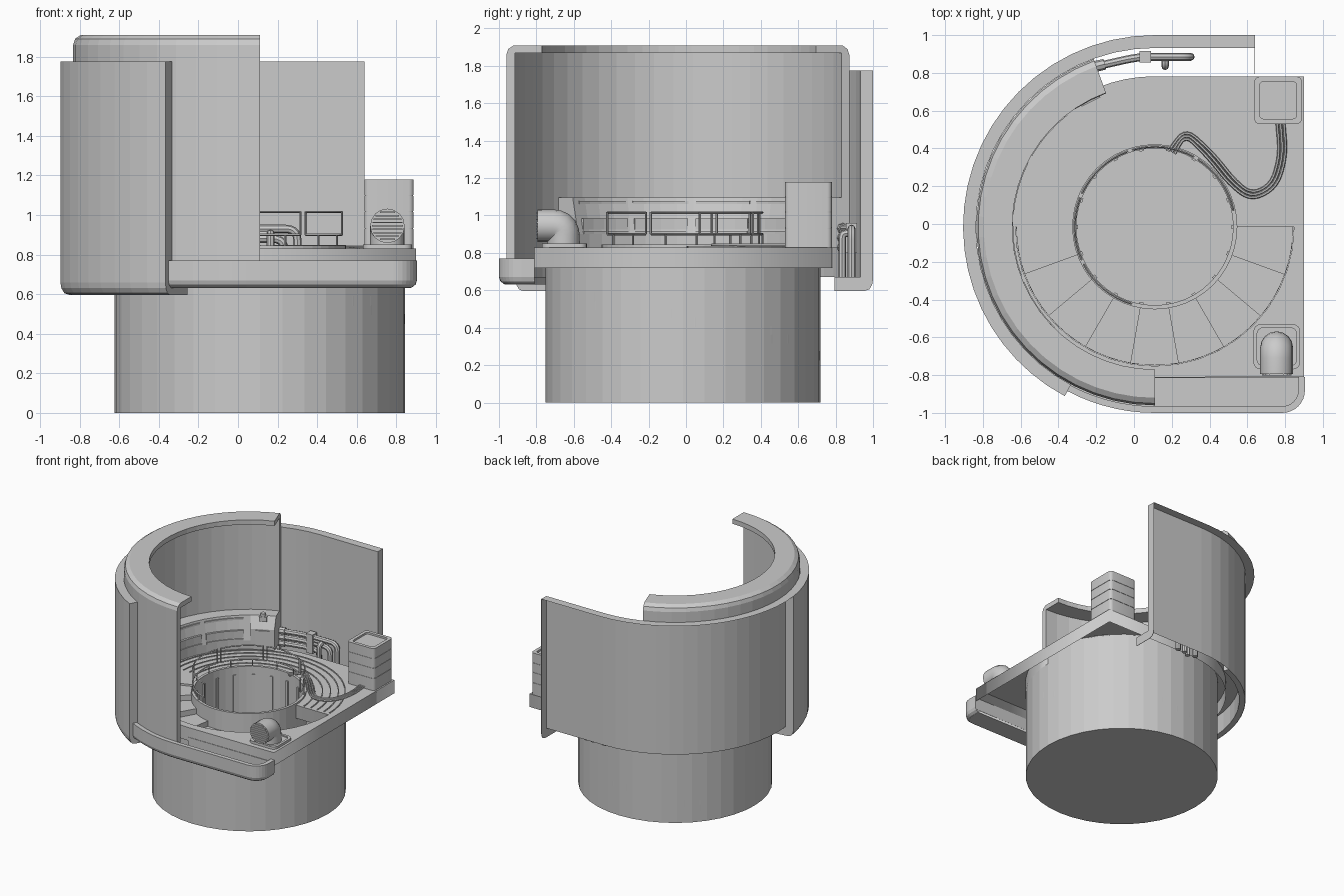
import bpy, bmesh
from math import sin, cos, pi, radians
from mathutils import Vector

if "Cube" in bpy.data.objects:
    bpy.data.objects.remove(bpy.data.objects["Cube"])

CX, CY = 0.11, -0.015            # shared axis of all round parts


def pol(r, deg):
    return (CX + r * cos(radians(deg)), CY + r * sin(radians(deg)))


def arc(r, a0, a1, n):
    return [pol(r, a0 + (a1 - a0) * i / n) for i in range(n + 1)]


def arc_path(a0, a1, n):
    """Path stations on the axis: profile x is then a true radius."""
    return [((CX, CY), (cos(a), sin(a))) for a in
            (radians(a0 + (a1 - a0) * i / n) for i in range(n + 1))]


def sweep(name, profile, path, closed=False, skin=False):
    """Sweep an (offset, z) profile along (point, normal) stations; skin = open profile."""
    bm = bmesh.new()
    rings = [[bm.verts.new((p[0] + n[0] * d, p[1] + n[1] * d, z)) for d, z in profile]
             for p, n in path]
    m = len(profile)
    for i in range(len(rings) - (0 if closed else 1)):
        a, b = rings[i], rings[(i + 1) % len(rings)]
        for j in range(m - 1 if skin else m):
            bm.faces.new((a[j], a[(j + 1) % m], b[(j + 1) % m], b[j]))
    if not closed and not skin:
        bm.faces.new(rings[0])
        bm.faces.new(rings[-1])
    bmesh.ops.recalc_face_normals(bm, faces=bm.faces)
    me = bpy.data.meshes.new(name)
    bm.to_mesh(me)
    bm.free()
    ob = bpy.data.objects.new(name, me)
    bpy.context.collection.objects.link(ob)
    return ob


def ring(name, profile, n):
    return sweep(name, profile, arc_path(0, 360 - 360 / n, n - 1), True)


def rect(r0, r1, z0, z1):
    return [(r0, z0), (r1, z0), (r1, z1), (r0, z1)]


def to_mesh(ob):
    bpy.ops.object.select_all(action='DESELECT')
    ob.select_set(True)
    bpy.context.view_layer.objects.active = ob
    bpy.ops.object.convert(target='MESH')
    return bpy.context.object


def plate(name, loops, z0, z1, open_bottom=False):
    """Flat slab from an outline and optional holes."""
    cu = bpy.data.curves.new(name, 'CURVE')
    cu.dimensions, cu.fill_mode, cu.extrude = '2D', 'BOTH', (z1 - z0) / 2
    for loop in loops:
        s = cu.splines.new('POLY')
        s.points.add(len(loop) - 1)
        for p, c in zip(s.points, loop):
            p.co = (c[0], c[1], 0, 1)
        s.use_cyclic_u = True
    ob = bpy.data.objects.new(name, cu)
    ob.location.z = (z0 + z1) / 2
    bpy.context.collection.objects.link(ob)
    ob = to_mesh(ob)
    bm = bmesh.new()
    bm.from_mesh(ob.data)
    bmesh.ops.remove_doubles(bm, verts=bm.verts, dist=1e-5)
    bmesh.ops.recalc_face_normals(bm, faces=bm.faces)
    if open_bottom:
        bmesh.ops.delete(bm, geom=[f for f in bm.faces if f.normal.z < -0.9], context='FACES')
    bm.to_mesh(ob.data)
    bm.free()
    return ob


def tube(name, pts, r, bend=0.04, res=2):
    """Pipe along a polyline with rounded corners."""
    pts = [Vector(p) for p in pts]
    out = [pts[0]]
    for a, b, c in zip(pts, pts[1:], pts[2:]):
        d = min(bend, (a - b).length / 2, (c - b).length / 2)
        p, q = b + (a - b).normalized() * d, b + (c - b).normalized() * d
        out += [p * (1 - t) ** 2 + b * 2 * t * (1 - t) + q * t * t
                for t in (0, .2, .4, .6, .8, 1)]
    out.append(pts[-1])
    cu = bpy.data.curves.new(name, 'CURVE')
    cu.dimensions, cu.bevel_depth, cu.bevel_resolution, cu.use_fill_caps = '3D', r, res, True
    s = cu.splines.new('POLY')
    s.points.add(len(out) - 1)
    for sp, p in zip(s.points, out):
        sp.co = (*p, 1)
    ob = bpy.data.objects.new(name, cu)
    bpy.context.collection.objects.link(ob)
    ob = to_mesh(ob)
    bpy.ops.object.shade_smooth_by_angle()
    return ob


def box(name, c, size, rot=0):
    bpy.ops.mesh.primitive_cube_add(size=1, location=c, rotation=(0, 0, rot))
    ob = bpy.context.object
    ob.name, ob.scale = name, size
    return ob


def rounded(x0, x1, y0, y1, r):
    return [(cx + r * cos(a + k * pi / 8), cy + r * sin(a + k * pi / 8))
            for cx, cy, a in ((x1 - r, y1 - r, 0), (x0 + r, y1 - r, pi / 2),
                              (x0 + r, y0 + r, pi), (x1 - r, y0 + r, 1.5 * pi))
            for k in range(5)]


# base shaft (thin wall), closed at the bottom, and the central column
sweep('base_shaft', [(0.735, 0.0), (0.735, 0.825)], arc_path(0, 360, 40), skin=True)
plate('base_bottom', [arc(0.735, 0, 351, 39)], 0.0, 0.004)
ring('central_column', rect(0.415, 0.437, 0.01, 0.845), 48)
for i in range(18):
    a = 20 * i
    box('column_fin', (*pol(0.411, a), 0.55), (0.010, 0.022, 0.46), radians(a))

# spiral stair descending around the column
for k in range(18):
    z = min(0.83, 0.86 - 0.045 * k)
    sweep('stair_tread', rect(0.43, 0.733, z - 0.05, z), arc_path(180 + 20 * k, 200 + 20 * k, 4))

# main floor skin with skirt: wide hole over the stair, tight hole at the back
outline = [(0.90, -0.81), (0.90, 0.78)] + arc(0.797, 90, 270, 32)
hole = arc(0.737, 180, 360, 20) + arc(0.43, 0, 180, 24)
plate('floor', [outline, hole], 0.72, 0.83, True)
for r in (0.50, 0.56, 0.62, 0.68, 0.731):
    sweep('floor_ridge', rect(r - 0.004, r + 0.004, 0.825, 0.836), arc_path(2, 178, 28))

# tall inner wall with inward top flange
sweep('inner_wall', [(0.90, 0.67), (0.945, 0.67), (0.945, 1.86), (0.935, 1.89), (0.905, 1.91),
                     (0.755, 1.91), (0.755, 1.87), (0.90, 1.87)], arc_path(110, 270, 24))

# outer shell: solid front section with rounded flange, thin open-backed rear section
shell = [(1.015, 1.775), (0.947, 1.775), (0.947, 0.67), (0.78, 0.67), (0.78, 0.595),
         (0.965, 0.595), (0.995, 0.605), (1.01, 0.63), (1.015, 0.66)]
sweep('outer_shell_front', shell, arc_path(187, 242, 9))
sweep('outer_shell_rear', shell[:3], [((0.64, CY), (0, 1))] + arc_path(90, 187, 15), skin=True)
end = [(0.81 if d < 0.9 else d, z) for d, z in shell]
sweep('outer_shell_end_cap', end, [((0.64, CY), (0, 1)), ((0.637, CY), (0, 1))])

# front lip trough: rim that follows the arc, runs straight and turns the corner
R = 0.985
lip = [(pol(R, a), (cos(radians(a)), sin(radians(a)))) for a in range(242, 271, 4)]
for k in range(9):
    t = -pi / 2 + k * pi / 16
    lip.append(((0.785 + 0.12 * cos(t), -0.88 + 0.12 * sin(t)), (cos(t), sin(t))))
lip.append(((0.905, -0.81), (1, 0)))
sweep('front_lip_rim', [(0, 0.77), (-0.035, 0.77), (-0.035, 0.632), (-0.025, 0.635),
                        (-0.008, 0.648), (0, 0.67)], lip)
edge = [(p[0] - n[0] * 0.03, p[1] - n[1] * 0.03) for p, n in lip]
plate('front_lip_bottom', [edge + [(CX, -0.81)] + arc(0.795, 270, 242, 6)], 0.632, 0.67)
box('front_lip_back', (0.505, -0.812, 0.70), (0.79, 0.006, 0.10))

# console along the back of the wall, with a display band and slit strips
sweep('console', [(0.755, 0.83), (0.755, 0.90), (0.795, 1.095), (0.90, 1.095), (0.90, 0.83)],
      arc_path(124, 228, 16))
for a in (128, 153, 178, 203):
    for d, z, h in ((0.757, 0.955, 0.03), (0.752, 0.91, 0.008), (0.785, 1.07, 0.008)):
        sweep('console_strip', rect(d - 0.002, d + 0.03, z - h, z + h), arc_path(a, a + 22, 4))
# end cabinet with a knob
sweep('end_cabinet', [(0.752, 0.83), (0.752, 1.0), (0.80, 1.095), (0.90, 1.095), (0.90, 0.83)],
      arc_path(110, 124, 2))
box('cabinet_panel', (*pol(0.748, 117), 0.93), (0.012, 0.11, 0.12), radians(117))
box('cabinet_knob_base', (*pol(0.79, 117), 1.075), (0.05, 0.06, 0.04), radians(117))
bpy.ops.mesh.primitive_cylinder_add(vertices=16, radius=0.02, depth=0.03,
                                    location=(*pol(0.79, 117), 1.105))
bpy.context.object.name = 'cabinet_knob'

# guard rail frames around the column
for a in (12, 61, 110, 159, 208):
    loop = arc(0.425, a, a + 45, 8)
    for name, z in (('rail_top', 1.015), ('rail_bottom', 0.90)):
        tube(name, [(x, y, z) for x, y in loop], 0.006, 0.005, 0)
    for x, y in (loop[0], loop[-1]):
        tube('rail_post', [(x, y, 0.90), (x, y, 1.018)], 0.006, 0.01, 0)
    for x, y in (loop[2], loop[-3]):
        tube('rail_leg', [(x, y, 0.82), (x, y, 0.90)], 0.006, 0.01, 0)

# pipes leaving the cabinet and turning down behind the floor
for x, y, z in ((0.30, 0.885, 0.93), (0.235, 0.885, 0.88), (0.13, 0.885, 0.83)):
    tube('wall_pipe', [(-0.22, 0.83, z), (-0.02, 0.875, z), (0.05, y, z), (x, y, z), (x, y, 0.65)],
         0.021, 0.06)
    tube('pipe_collar', [(-0.205, 0.834, z), (-0.155, 0.846, z)], 0.029)
tube('hook_pipe', [(0.05, 0.885, 0.905), (0.165, 0.885, 0.905), (0.165, 0.835, 0.905),
                   (0.165, 0.835, 0.67)], 0.02, 0.03)
box('pipe_bracket', (0.06, 0.885, 0.88), (0.06, 0.06, 0.16))

# corner cabinet built of stacked rounded bands with a recessed top
for z0, z1 in ((0.83, 0.93), (0.934, 1.016), (1.02, 1.096)):
    plate('corner_unit_band', [rounded(0.638, 0.888, 0.53, 0.78, 0.025)], z0, z1)
plate('corner_unit_core', [rounded(0.641, 0.885, 0.533, 0.777, 0.025)], 0.83, 1.165)
plate('corner_unit_top', [rounded(0.638, 0.888, 0.53, 0.78, 0.025),
                          rounded(0.665, 0.861, 0.557, 0.753, 0.02)], 1.10, 1.18)

# bent air vent with grille
plate('vent_base', [rounded(0.632, 0.88, -0.77, -0.53, 0.04)], 0.83, 0.84)
plate('vent_frame', [rounded(0.632, 0.88, -0.77, -0.53, 0.04),
                     rounded(0.652, 0.86, -0.75, -0.55, 0.03)], 0.83, 0.85)
tube('vent_elbow', [(0.755, -0.655, 0.83), (0.755, -0.655, 0.945), (0.755, -0.795, 0.945)],
     0.087, 0.09, 6)
for i in range(-4, 5):
    w = 2 * (0.078 ** 2 - (i * 0.017) ** 2) ** 0.5
    box('vent_slat', (0.755, -0.797, 0.945 + i * 0.017), (w, 0.012, 0.007))

# cables from the corner cabinet to the column
run = [(0.775, 0.54), (0.79, 0.36), (0.74, 0.20), (0.62, 0.14), (0.52, 0.22), (0.40, 0.37),
       (0.27, 0.49), (0.20, 0.38)]
for o in (-0.018, 0, 0.018):
    pts = []
    for i, p in enumerate(run):
        a, b = run[max(i - 1, 0)], run[min(i + 1, len(run) - 1)]
        t = (Vector(b) - Vector(a)).normalized()
        pts.append((p[0] - t.y * o, p[1] + t.x * o, 0.842))
    tube('cable', pts, 0.008, 0.09, 1)
